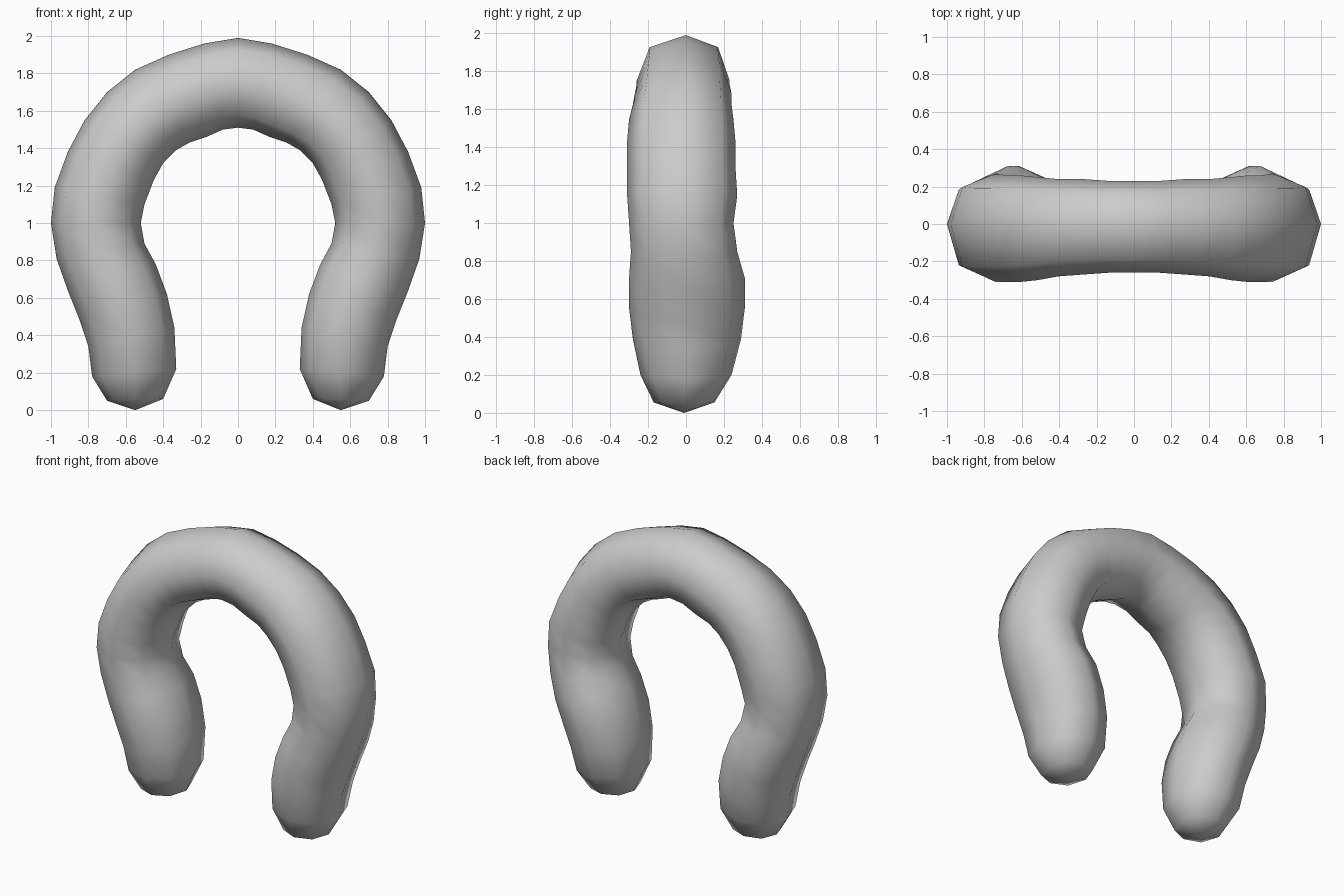
import bpy
import bmesh
from math import cos, sin, pi
from mathutils import Vector

default_cube = bpy.data.objects.get("Cube")
if default_cube:
    bpy.data.objects.remove(default_cube, do_unlink=True)

SIDES = 8

# Half profile from foot to crown: outer edge (x, z) and inner edge (x, z)
OUTER = [(.7, .05), (.78, .18), (.8, .34), (.85, .49), (.91, .64), (.97, .81),
         (1, 1), (.98, 1.19), (.91, 1.38), (.82, 1.55), (.7, 1.7), (.55, 1.82),
         (.37, 1.9), (.18, 1.96), (0, 1.99)]
INNER = [(.4, .06), (.33, .22), (.34, .44), (.38, .62), (.44, .78), (.5, .89),
         (.52, 1), (.5, 1.1), (.45, 1.23), (.4, 1.32), (.33, 1.39), (.26, 1.43),
         (.17, 1.46), (.08, 1.5), (0, 1.51)]
# Thickness towards the front and towards the back at each section
FRONT = [.17, .24, .28, .3, .3, .29, .3, .31, .31, .31, .3, .28, .27, .26, .26]
BACK = [.15, .24, .29, .31, .31, .27, .25, .27, .26, .26, .25, .24, .24, .23, .23]


def flat_material(name, colour):
    material = bpy.data.materials.new(name)
    material.use_nodes = True
    material.diffuse_color = colour
    shader = material.node_tree.nodes["Principled BSDF"]
    shader.inputs["Base Color"].default_value = colour
    return material


def add_section(bm, outer, inner, front, back, side):
    """One eight-sided cross-section spanning the outer and inner edges."""
    outer_point = Vector((outer[0] * side, 0, outer[1]))
    inner_point = Vector((inner[0] * side, 0, inner[1]))
    centre = (outer_point + inner_point) / 2
    radial = (outer_point - inner_point) / 2
    ring = []
    for step in range(SIDES):
        angle = 2 * pi * step / SIDES
        depth = back if sin(angle) > 0 else front
        # slightly fuller corners than a plain ellipse
        fullness = 1.04 if step % 2 else 1
        offset = radial * cos(angle) + Vector((0, depth * sin(angle), 0))
        ring.append(bm.verts.new(centre + offset * fullness))
    return ring


def cap(bm, ring, tip):
    """Close an end of the tube with a shallow fan."""
    tip_vert = bm.verts.new(tip)
    for step in range(SIDES):
        bm.faces.new((ring[step], ring[(step + 1) % SIDES], tip_vert))


# Curved tube: up one leg, over the crown and down the mirrored leg
bm = bmesh.new()
sections = list(zip(OUTER, INNER, FRONT, BACK))
rings = [add_section(bm, *section, -1) for section in sections]
rings += [add_section(bm, *section, 1) for section in reversed(sections[:-1])]

for lower, upper in zip(rings, rings[1:]):
    for step in range(SIDES):
        following = (step + 1) % SIDES
        bm.faces.new((lower[step], lower[following], upper[following], upper[step]))

# Blunt feet
cap(bm, rings[0], (-.55, -.01, 0))
cap(bm, rings[-1], (.55, -.01, 0))

bmesh.ops.recalc_face_normals(bm, faces=bm.faces)
for face in bm.faces:
    face.smooth = True

mesh = bpy.data.meshes.new("curved_tube")
bm.to_mesh(mesh)
bm.free()
mesh.materials.append(flat_material("light_grey", (.6, .6, .6, 1)))
tube = bpy.data.objects.new("curved_tube", mesh)
bpy.context.collection.objects.link(tube)
